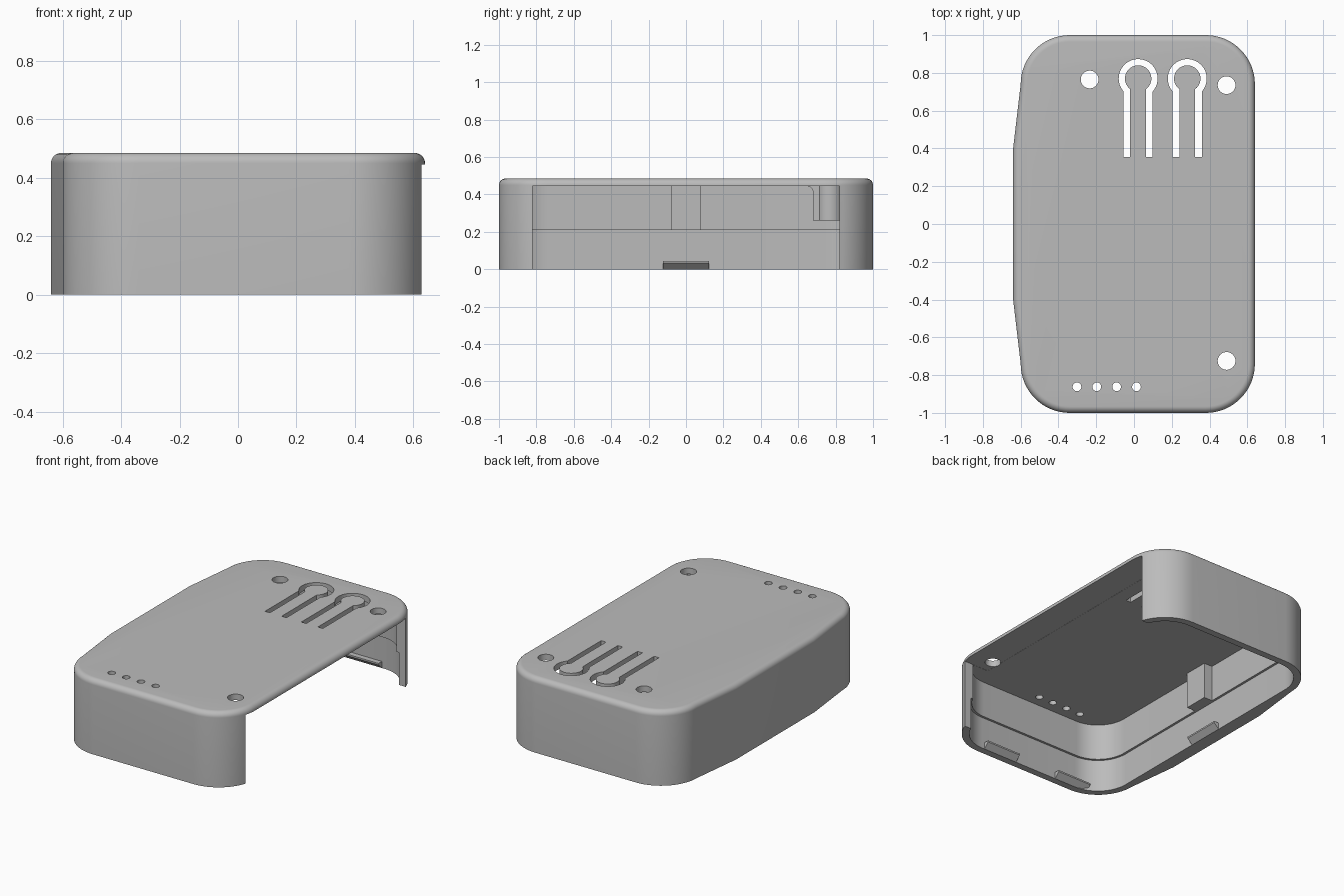
import bpy, bmesh
from math import sin, cos, pi, radians, asin, acos
from mathutils import Matrix

cube = bpy.data.objects.get("Cube")
if cube:
    bpy.data.objects.remove(cube)

grey = bpy.data.materials.new("plain grey")
grey.use_nodes = True
grey.diffuse_color = (0.5, 0.5, 0.5, 1)
grey.node_tree.nodes["Principled BSDF"].inputs["Base Color"].default_value = (0.5, 0.5, 0.5, 1)

HEIGHT, CEILING, LEDGE = 0.485, 0.445, 0.21
THIN, THICK = 0.045, 0.06          # wall thickness below and above the ledge
ROUND = 0.035                      # rounding of the top rim
POST_Y = 0.77


def arc(cx, cy, r, a0, a1, n):
    return [(cx + r * cos(a0 + (a1 - a0) * i / n), cy + r * sin(a0 + (a1 - a0) * i / n))
            for i in range(n + 1)]


def finish(name, bm):
    bmesh.ops.recalc_face_normals(bm, faces=bm.faces)
    mesh = bpy.data.meshes.new(name)
    bm.to_mesh(mesh)
    bm.free()
    obj = bpy.data.objects.new(name, mesh)
    bpy.context.collection.objects.link(obj)
    mesh.materials.append(grey)
    return obj


def loft(name, rings, matrix=None):
    """Bridge rings with equal point counts and cap both ends."""
    bm = bmesh.new()
    loops = [[bm.verts.new(p) for p in ring] for ring in rings]
    for a, b in zip(loops, loops[1:]):
        for i in range(len(a)):
            j = (i + 1) % len(a)
            bm.faces.new((a[i], a[j], b[j], b[i]))
    bm.faces.new(loops[0])
    bm.faces.new(loops[-1])
    if matrix:
        bm.transform(matrix)
    return finish(name, bm)


def prism(name, pts, lo, hi, matrix=None):
    return loft(name, [[(x, y, z) for x, y in pts] for z in (lo, hi)], matrix)


def rect(x0, x1, y0, y1):
    return [(x0, y0), (x1, y0), (x1, y1), (x0, y1)]


def smooth(obj):
    bpy.ops.object.select_all(action='DESELECT')
    obj.select_set(True)
    bpy.context.view_layer.objects.active = obj
    bpy.ops.object.shade_smooth_by_angle(angle=radians(25))


def outline(d, z, bulge=0.04):
    """Case plan inset by d, with a gently bulging left side."""
    r, n, left = 0.26 - d, 16, -0.6 + d
    pts = arc(0.38, -0.74, r, -pi / 2, 0, n) + arc(0.38, 0.74, r, 0, pi / 2, n)
    pts += arc(-0.34, 0.74, r, pi / 2, pi, n)
    pts += [(left - bulge, 0.4), (left - bulge, -0.4)]
    pts += arc(-0.34, -0.74, r, pi, 1.5 * pi, n)
    return [(x, y, z) for x, y in pts]


# Hollow case: rounded outside, then stepped inside
rings = []
for i in range(9):
    a = pi / 2 * (1 - i / 8)
    rings.append(outline(ROUND * (1 - cos(a)), HEIGHT - ROUND + ROUND * sin(a)))
rings += [outline(0, 0), outline(THIN, 0, 0), outline(THIN, LEDGE, 0),
          outline(THICK, LEDGE, 0), outline(THICK, CEILING, 0)]
case = loft("case_shell", rings)


# U-shaped slot around each flexible button
def keyhole(cx):
    big, small, wide, narrow, end = 0.103, 0.07, 0.077, 0.042, 0.355
    a, b = acos(wide / big), acos(narrow / small)
    pts = [(cx + wide, end)] + arc(cx, POST_Y, big, -a, pi + a, 32) + [(cx - wide, end)]
    pts += [(cx - narrow, end)] + arc(cx, POST_Y, small, pi + b, -b, 32) + [(cx + narrow, end)]
    return pts


buttons = (0.022, 0.282)
cutters = [prism("opening_cutter", rect(0.45, 1, -0.82, 0.82), -0.1, CEILING + 0.001)]
for cx in buttons:
    cutters.append(prism("slot_cutter", keyhole(cx), 0.4, 0.6))
holes = [(-0.235, 0.765, 0.047), (0.49, 0.735, 0.047), (0.49, -0.725, 0.047)]
holes += [(-0.302 + 0.105 * i, -0.862, 0.023) for i in range(4)]
for x, y, r in holes:
    cutters.append(prism("hole_cutter", arc(x, y, r, 0, 2 * pi, 32)[:-1], 0.4, 0.6))

bpy.context.view_layer.objects.active = case
for cutter in cutters:
    cutter.hide_render = True
    mod = case.modifiers.new("cut", 'BOOLEAN')
    mod.operation, mod.solver, mod.object = 'DIFFERENCE', 'EXACT', cutter
    bpy.ops.object.modifier_apply(modifier=mod.name)
    bpy.data.objects.remove(cutter)
smooth(case)

# Posts under the buttons, each with a stub and a filleted root
TO_SIDE = Matrix(((0, 0, 1, 0), (1, 0, 0, 0), (0, 1, 0, 0), (0, 0, 0, 1)))
for i, cx in enumerate(buttons):
    b = acos(0.042 / 0.07)
    section = arc(cx, POST_Y, 0.07, -b, pi + b, 32) + [(cx - 0.042, 0.68), (cx + 0.042, 0.68)]
    smooth(prism(f"button_post_{i + 1}", section, 0.26, CEILING + 0.005))
    fillet = arc(0.645, 0.41, 0.035, pi / 2, 0, 8) + [(0.69, 0.41), (0.69, 0.45), (0.645, 0.45)]
    smooth(prism(f"post_fillet_{i + 1}", fillet, cx - 0.042, cx + 0.042, TO_SIDE))

# Stop block on the inside of the left-hand wall
prism("stop_block", rect(-0.56, -0.48, -0.08, 0.08), LEDGE, CEILING + 0.005)


# Snap clips: wedges along the bottom of the walls
def clip(name, x, y, turn):
    wedge = [(-0.01, 0.0), (0.0, 0.0), (0.035, 0.033), (0.035, 0.043), (-0.01, 0.043)]
    stand = Matrix(((1, 0, 0, 0), (0, 0, -1, 0), (0, 1, 0, 0), (0, 0, 0, 1)))
    place = Matrix.Translation((x, y, 0)) @ Matrix.Rotation(turn, 4, 'Z') @ stand
    prism(name, wedge, -0.123, 0.123, place)


clip("side_clip", -0.6 + THIN, 0, 0)
for x in (-0.31, 0.24):
    where = "inner" if x > 0 else "outer"
    clip(f"front_clip_{where}", x, -1 + THIN, pi / 2)
    clip(f"back_clip_{where}", x, 1 - THIN, -pi / 2)
